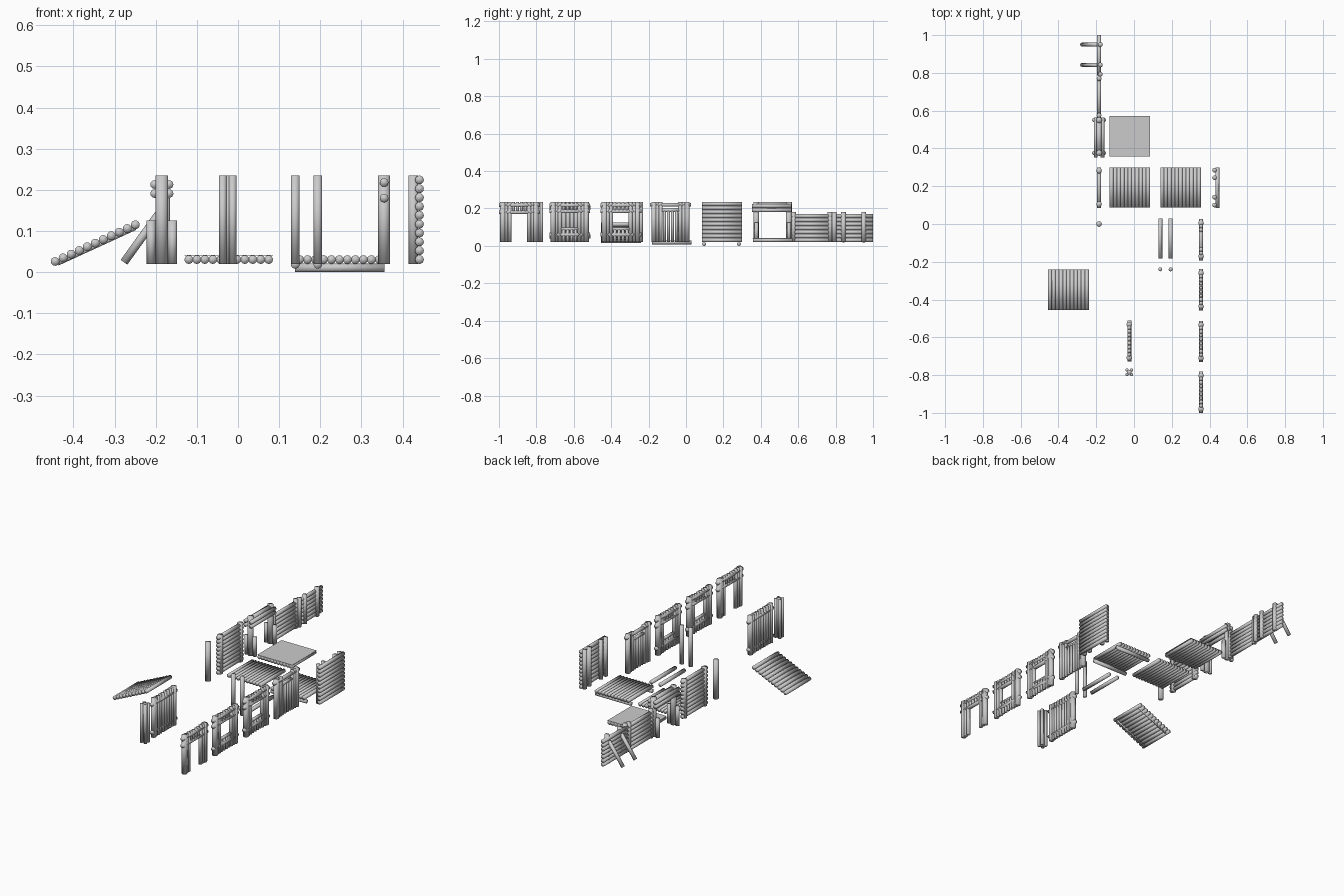
import bpy, bmesh
from mathutils import Vector, Matrix

if "Cube" in bpy.data.objects:
    bpy.data.objects.remove(bpy.data.objects["Cube"])

SIDES = 16
R = 0.0106          # standard log radius
LOW, TOP = 0.02, 0.235


def add_log(bm, a, b, r=R):
    a, b = Vector(a), Vector(b)
    d = b - a
    rot = d.to_track_quat('Z', 'Y').to_matrix().to_4x4()
    bmesh.ops.create_cone(bm, cap_ends=True, segments=SIDES, radius1=r, radius2=r,
                          depth=d.length, matrix=Matrix.Translation((a + b) / 2) @ rot)


def build(name, logs):
    """One object from a list of (start, end, radius) logs."""
    bm = bmesh.new()
    for l in logs:
        add_log(bm, *l)
    me = bpy.data.meshes.new(name)
    bm.to_mesh(me)
    bm.free()
    me.shade_smooth()
    ob = bpy.data.objects.new(name, me)
    bpy.context.collection.objects.link(ob)
    return ob


def upright(x, y, z0=LOW, z1=TOP, r=R):
    return ((x, y, z0), (x, y, z1), r)


def along_y(x, z, y0, y1, r=R):
    return ((x, y0, z), (x, y1, z), r)


def spread(a, b, n):
    return [a + (b - a) * i / (n - 1) for i in range(n)]


# Upright-log walls: a side section each end, and a middle that varies by kind
def upright_wall(name, x, yc, kind):
    logs = []
    for s in (-1, 1):
        logs += [upright(x, yc + s * 0.052), upright(x, yc + s * 0.071),
                 upright(x, yc + s * 0.088, r=0.0145)]
    mids = spread(yc - 0.032, yc + 0.032, 4)
    half = 0.109
    if kind == 'plain':
        logs += [upright(x, y) for y in mids]
        rails = (0.05, 0.205)
    elif kind == 'doorway':
        logs += [upright(x, y, 0.175, TOP, 0.0085) for y in mids]
        rails = (0.18, 0.218)
    elif kind == 'window':
        logs += [upright(x, y, 0.18, TOP, 0.0085) for y in mids]
        logs += [upright(x, y, LOW, 0.09, 0.0085) for y in mids]
        rails = (0.185, 0.217, 0.06)
        logs.append(along_y(x, 0.09, yc - 0.055, yc + 0.055, 0.0085))
    else:  # closed door
        logs += [upright(x, y, LOW, 0.195, 0.0085) for y in mids]
        logs.append(along_y(x, 0.19, yc - 0.05, yc + 0.05, 0.009))
        rails = (0.22,)
    logs += [along_y(x, z, yc - half, yc + half, 0.0105) for z in rails]
    build(name, logs)


upright_wall("doorway_wall", 0.355, -0.891, 'doorway')
upright_wall("window_wall_a", 0.355, -0.622, 'window')
upright_wall("window_wall_b", 0.355, -0.348, 'window')
upright_wall("door_wall", 0.355, -0.083, 'door')
upright_wall("plain_wall", -0.025, -0.62, 'plain')

# Corner post made of clustered logs
build("corner_post", [upright(-0.025, -0.785, r=0.013)] +
      [upright(-0.025 + i * 0.012, -0.785 + j * 0.012, r=0.009)
       for i in (-1, 1) for j in (-1, 1)])

# Loose posts and beams
build("single_post", [upright(-0.185, 0, r=0.015)])
for i, x in enumerate((0.139, 0.194)):
    build(f"thin_post_{i}", [upright(x, -0.24)])
    build(f"loose_beam_{i}", [along_y(x, 0.019, -0.183, 0.03)])


# Stacked-log walls with supporting posts
def stacked_wall(name, x, y0, y1, count, posts, post_x, post_r, post_top):
    logs = [along_y(x, 0.0306 + i * 0.0215, y0, y1) for i in range(count)]
    logs += [upright(post_x, y, LOW, post_top, post_r) for y in posts]
    return logs


build("stacked_wall_right", stacked_wall("", 0.441, 0.085, 0.3, 10,
      (0.1, 0.142, 0.245, 0.285), 0.426, 0.012, TOP))
build("stacked_wall_left", stacked_wall("", -0.185, 0.085, 0.3, 10,
      (0.105, 0.282), -0.185, 0.0145, TOP))
build("fence_plain", stacked_wall("", -0.185, 0.565, 0.778, 7,
      (0.575, 0.77), -0.185, 0.0125, 0.18))
fence = stacked_wall("", -0.185, 0.785, 1.0, 7, (0.793, 0.842, 0.95), -0.178, 0.0125, 0.18)
for y in (0.842, 0.95):
    fence.append(((-0.277, y, 0.024), (-0.19, y, 0.145), 0.01))
build("fence_with_braces", fence)

# Gate frame: tall posts, short flanking posts, paired lintels
gate = []
for y in (0.376, 0.55):
    gate.append(upright(-0.185, y, r=0.0155))
    gate += [upright(-0.185 + s * 0.026, y, LOW, 0.125, 0.011) for s in (-1, 1)]
for z in (0.191, 0.213):
    gate += [along_y(-0.185 + s * 0.0175, z, 0.352, 0.563, 0.0105) for s in (-1, 1)]
gate.append(along_y(-0.185, 0.222, 0.37, 0.555, 0.0125))
build("gate_frame", gate)


# Log floors
def floor(x0, y0, y1):
    return [along_y(x, 0.0306, y0, y1) for x in spread(x0 + R, x0 + 0.215 - R, 11)]


build("floor_logs", floor(-0.13, 0.087, 0.3))
build("raised_floor", floor(0.139, 0.087, 0.3) +
      [((0.139, y, 0.0105), (0.356, y, 0.0105), 0.0105) for y in (0.097, 0.283)])
build("covered_floor_logs", floor(-0.13, 0.357, 0.57))

# Flat cover sheet
bpy.ops.mesh.primitive_cube_add(size=1, location=(-0.0225, 0.4635, 0.0412))
sheet = bpy.context.object
sheet.name = "floor_cover"
sheet.scale = (0.216, 0.214, 0.002)

# Sloped roof panel with thin rails underneath
roof = [((x, -0.455, z), (x, -0.24, z), R)
        for x, z in zip(spread(-0.4445, -0.2495, 11), spread(0.026, 0.115, 11))]
roof += [((-0.438, y, 0.022), (-0.25, y, 0.108), 0.006) for y in (-0.435, -0.26)]
build("roof_panel", roof)
